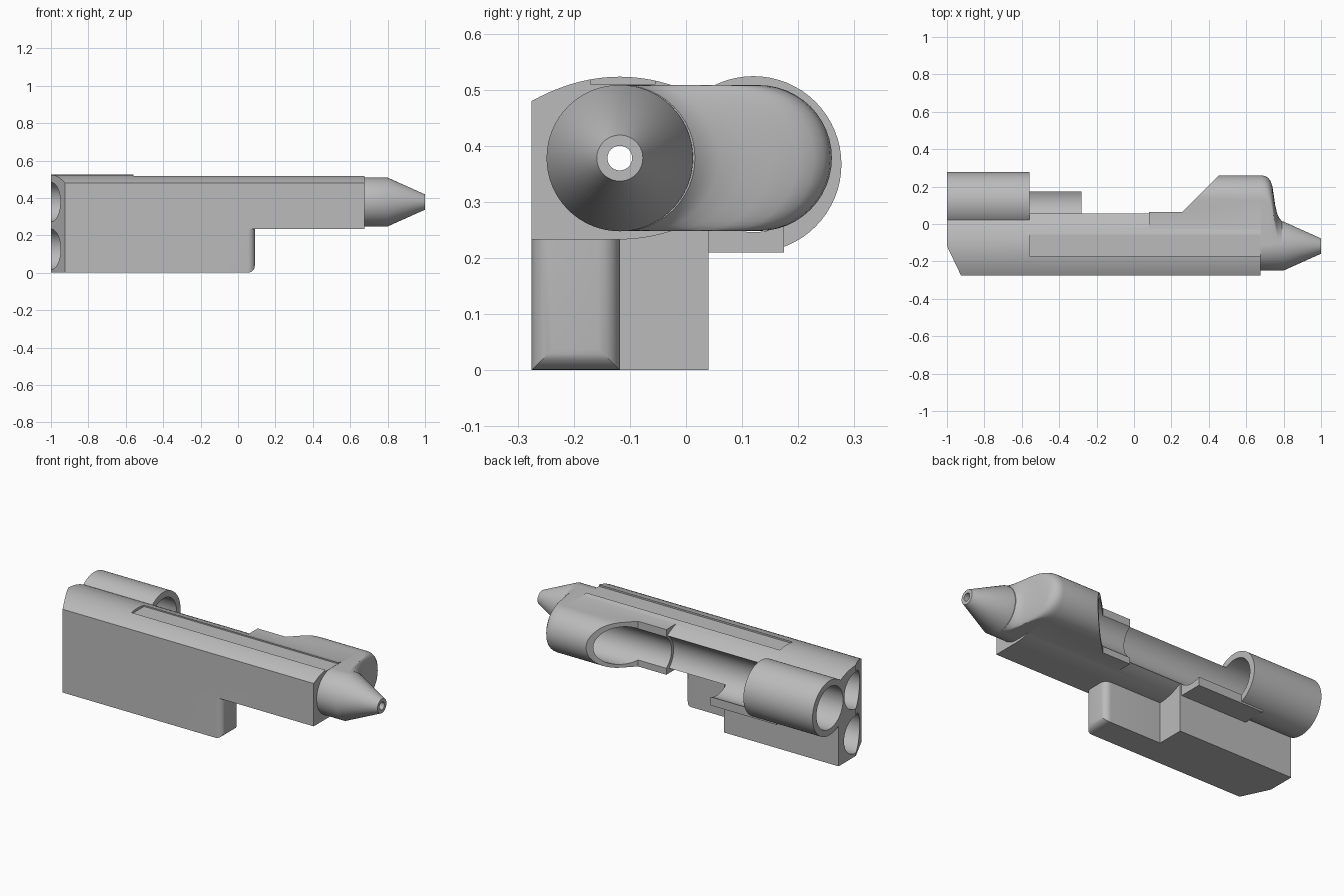
import bpy, bmesh, math
from math import cos, sin, pi

old = bpy.data.objects.get("Cube")
if old:
    bpy.data.objects.remove(old, do_unlink=True)

grey = bpy.data.materials.new("matte_grey")
grey.use_nodes = True
COLOUR = (0.5, 0.5, 0.5, 1)
grey.diffuse_color = COLOUR
grey.node_tree.nodes["Principled BSDF"].inputs["Base Color"].default_value = COLOUR

BARREL = (-0.118, 0.378)   # y, z of the front barrel axis
TUBE = (0.12, 0.367)       # y, z of the rear tube axis


def loft(name, rings):
    """Closed solid through equal-length rings of points."""
    bm = bmesh.new()
    vs = [[bm.verts.new(p) for p in ring] for ring in rings]
    n = len(vs[0])
    for a, b in zip(vs, vs[1:]):
        for i in range(n):
            j = (i + 1) % n
            bm.faces.new((a[i], a[j], b[j], b[i]))
    bm.faces.new(vs[0])
    bm.faces.new(vs[-1])
    bmesh.ops.recalc_face_normals(bm, faces=bm.faces)
    me = bpy.data.meshes.new(name)
    bm.to_mesh(me)
    bm.free()
    ob = bpy.data.objects.new(name, me)
    bpy.context.collection.objects.link(ob)
    me.materials.append(grey)
    return ob


def along_x(name, profile, x0, x1):
    return loft(name, [[(x, y, z) for y, z in profile] for x in (x0, x1)])


def plan(name, outline, z0, z1):
    return loft(name, [[(x, y, z) for x, y in outline] for z in (z0, z1)])


def box(name, x0, x1, y0, y1, z0, z1):
    return along_x(name, [(y0, z0), (y1, z0), (y1, z1), (y0, z1)], x0, x1)


def turned(name, axis, stations, n=64):
    """Round solid along x from (x, radius) stations."""
    return loft(name, [[(x, axis[0] + r * cos(2 * pi * i / n), axis[1] + r * sin(2 * pi * i / n))
                        for i in range(n)] for x, r in stations])


def combine(target, tool, operation):
    mod = target.modifiers.new("combine", "BOOLEAN")
    mod.operation, mod.object, mod.solver = operation, tool, "EXACT"
    tool.hide_render = True
    graph = bpy.context.evaluated_depsgraph_get()
    graph.update()
    mesh = bpy.data.meshes.new_from_object(target.evaluated_get(graph))
    target.modifiers.clear()
    target.data = mesh
    bpy.data.objects.remove(tool, do_unlink=True)


# Main housing: domed top, flat front, curved underside
def dome(y):
    return (y - BARREL[0]) ** 2 / 0.57


ys = [-0.275 + 0.342 * i / 24 for i in range(25)]
under = [y for y in ys if y > BARREL[0]]
profile = [(y, 0.523 - dome(y)) for y in ys]
profile += [(y, 0.233 + dome(y)) for y in reversed(under)]
profile += [(BARREL[0], 0.233), (-0.275, 0.233)]
housing = along_x("housing", profile, -1, 0.675)

# Lower block and its rounded forward tongue
lower_block = box("lower_block", -1, -0.27, -0.275, 0.04, 0, 0.275)
tongue = box("tongue", -0.6, 0.09, -0.275, BARREL[0], 0, 0.26)
bm = bmesh.new()
bm.from_mesh(tongue.data)
tip = [e for e in bm.edges if all(v.co.x > 0 for v in e.verts)
       and any(v.co.z < 0.1 for v in e.verts)]
bmesh.ops.bevel(bm, geom=tip, offset=0.038, segments=6, profile=0.5, affect="EDGES")
bm.to_mesh(tongue.data)
bm.free()

# Rear tube and the ledge beyond it
rear_tube = turned("rear_tube", TUBE, [(-1, 0.157), (-0.56, 0.157)])
ledge = box("ledge", -0.7, -0.28, -0.02, 0.175, 0.21, 0.29)


# Side pod: pill section that sweeps into the nose
def pill(x, y_max, r=0.13, n=24):
    right = max(y_max - r, BARREL[0] + 0.002)
    pts = [(x, right + r * cos(a), BARREL[1] + r * sin(a))
           for a in [pi * i / n - pi / 2 for i in range(n + 1)]]
    pts += [(x, BARREL[0] + r * cos(a), BARREL[1] + r * sin(a))
            for a in [pi * i / n + pi / 2 for i in range(n + 1)]]
    return pts


sweep = [(0.08, 0.26), (0.68, 0.26), (0.70, 0.257), (0.718, 0.246), (0.731, 0.228),
         (0.74, 0.2), (0.748, 0.15), (0.755, 0.1), (0.765, 0.058), (0.775, 0.034),
         (0.79, 0.016)]
pod = loft("side_pod", [pill(x, y) for x, y in sweep])
combine(pod, plan("pod_cutter", [(0, 0.065), (0.26, 0.065), (0.48, 0.285), (0.48, 0.4),
                                 (0, 0.4)], 0, 1), "DIFFERENCE")

# Tapered nose
nose = turned("nose", BARREL, [(0.5, 0.1305), (0.8, 0.1305), (1, 0.041)])

for part in (lower_block, tongue, rear_tube, ledge, pod, nose):
    combine(housing, part, "UNION")

# Bores, corner chamfer and shallow top channel
cutters = [
    turned("tube_bore", TUBE, [(-1.1, 0.121), (0.08, 0.121)]),
    turned("pod_bore", (0.125, 0.375), [(0, 0.108), (0.62, 0.108)]),
    turned("barrel_bore", BARREL, [(-1.1, 0.105), (0.66, 0.105)]),
    turned("lower_bore", (BARREL[0], 0.125), [(-1.1, 0.108), (-0.3, 0.108)]),
    turned("nose_bore", BARREL, [(0.6, 0.022), (1.1, 0.022)], 32),
    plan("corner_cutter", [(-1.1, 0.0914), (-0.85, -0.432), (-1.1, -0.432)], -0.1, 1),
    box("channel_cutter", -0.56, 0.68, -0.17, -0.055, 0.509, 0.6),
]
for cutter in cutters:
    combine(housing, cutter, "DIFFERENCE")

# Smooth curved walls, keep corners crisp
housing.name = "housing"
bpy.ops.object.select_all(action="DESELECT")
housing.select_set(True)
bpy.context.view_layer.objects.active = housing
bpy.ops.object.shade_smooth_by_angle(angle=math.radians(28))
